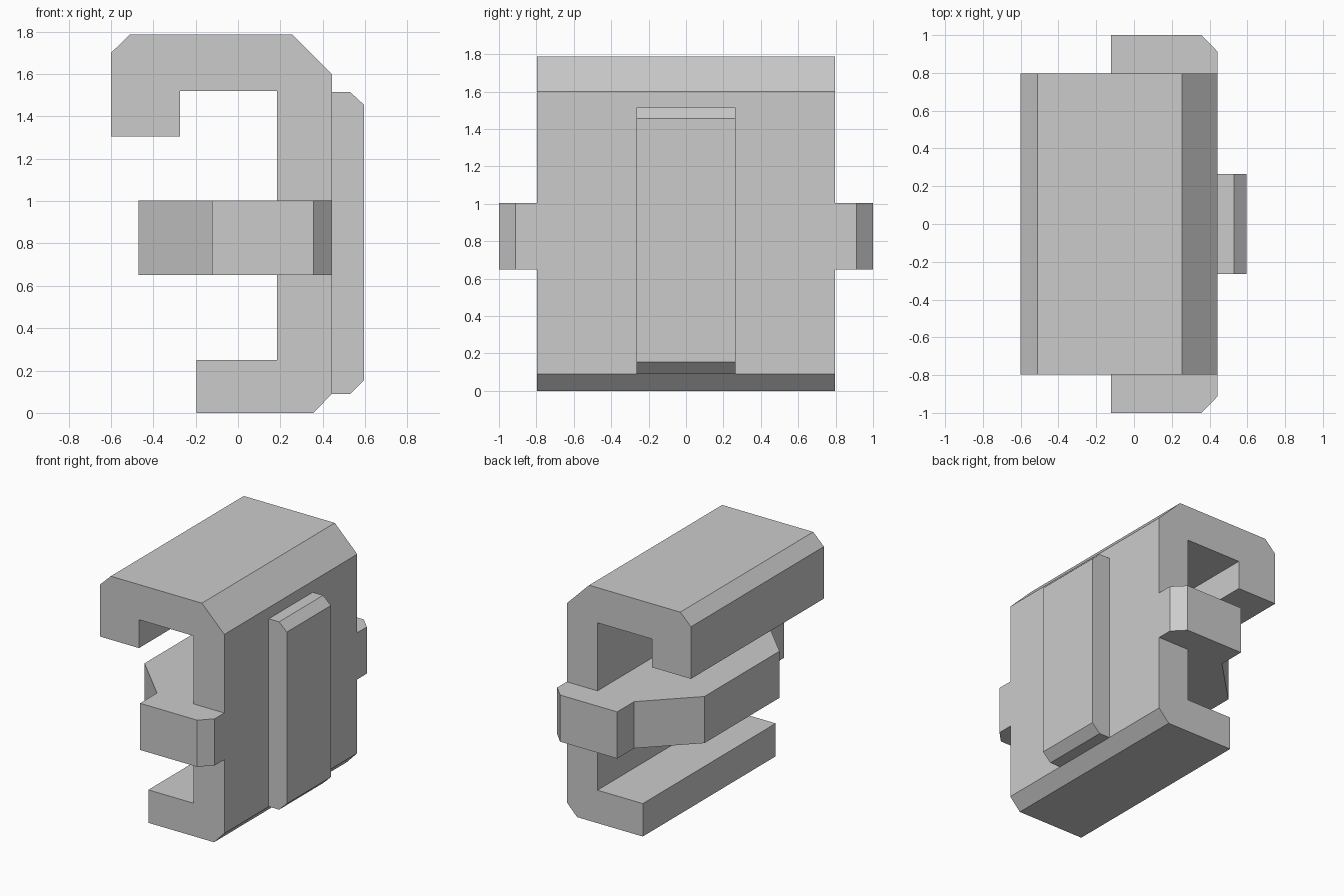
import bpy
import bmesh
from mathutils import Vector

if "Cube" in bpy.data.objects:
    bpy.data.objects.remove(bpy.data.objects["Cube"])


def prism(name, outline, axis, lo, hi):
    """Extrude a 2D outline along axis: 'Y' takes (x, z), 'Z' takes (x, y)."""
    bm = bmesh.new()
    if axis == 'Y':
        pts = [(a, lo, b) for a, b in outline]
        move = Vector((0, hi - lo, 0))
    else:
        pts = [(a, b, lo) for a, b in outline]
        move = Vector((0, 0, hi - lo))
    face = bm.faces.new([bm.verts.new(p) for p in pts])
    res = bmesh.ops.extrude_face_region(bm, geom=[face])
    verts = [g for g in res['geom'] if isinstance(g, bmesh.types.BMVert)]
    bmesh.ops.translate(bm, verts=verts, vec=move)
    bmesh.ops.recalc_face_normals(bm, faces=bm.faces)
    mesh = bpy.data.meshes.new(name)
    bm.to_mesh(mesh)
    bm.free()
    obj = bpy.data.objects.new(name, mesh)
    bpy.context.collection.objects.link(obj)
    return obj


def weld(target, part):
    """Union part into target and remove the leftover part."""
    mod = target.modifiers.new("union_" + part.name, 'BOOLEAN')
    mod.operation = 'UNION'
    mod.solver = 'EXACT'
    mod.object = part
    bpy.context.view_layer.objects.active = target
    bpy.ops.object.modifier_apply(modifier=mod.name)
    bpy.data.objects.remove(part, do_unlink=True)


# C-shaped body with a hooked top lip and a short bottom foot
body = prism("clip_body", [
    (-0.6, 1.305), (-0.6, 1.7), (-0.51, 1.787), (0.255, 1.787), (0.443, 1.6),
    (0.443, 0.09), (0.357, 0), (-0.195, 0), (-0.195, 0.25), (0.185, 0.25),
    (0.185, 1.52), (-0.273, 1.52), (-0.273, 1.305)], 'Y', -0.797, 0.797)

# Middle shelf with tapered nose and chamfered side tabs (mirrored half outline)
half = [(0.443, 0.912), (0.357, 1.0), (-0.122, 1.0), (-0.122, 0.797), (-0.47, 0.45)]
outline = half + [(x, -y) for x, y in reversed(half)]
shelf = prism("middle_shelf", outline, 'Z', 0.65, 1.004)

# Chamfered rib on the outer wall, sunk slightly into the body
rib = prism("outer_rib", [
    (0.4, 0.09), (0.53, 0.09), (0.595, 0.153), (0.595, 1.455),
    (0.53, 1.515), (0.4, 1.515)], 'Y', -0.264, 0.264)

weld(body, shelf)
weld(body, rib)
